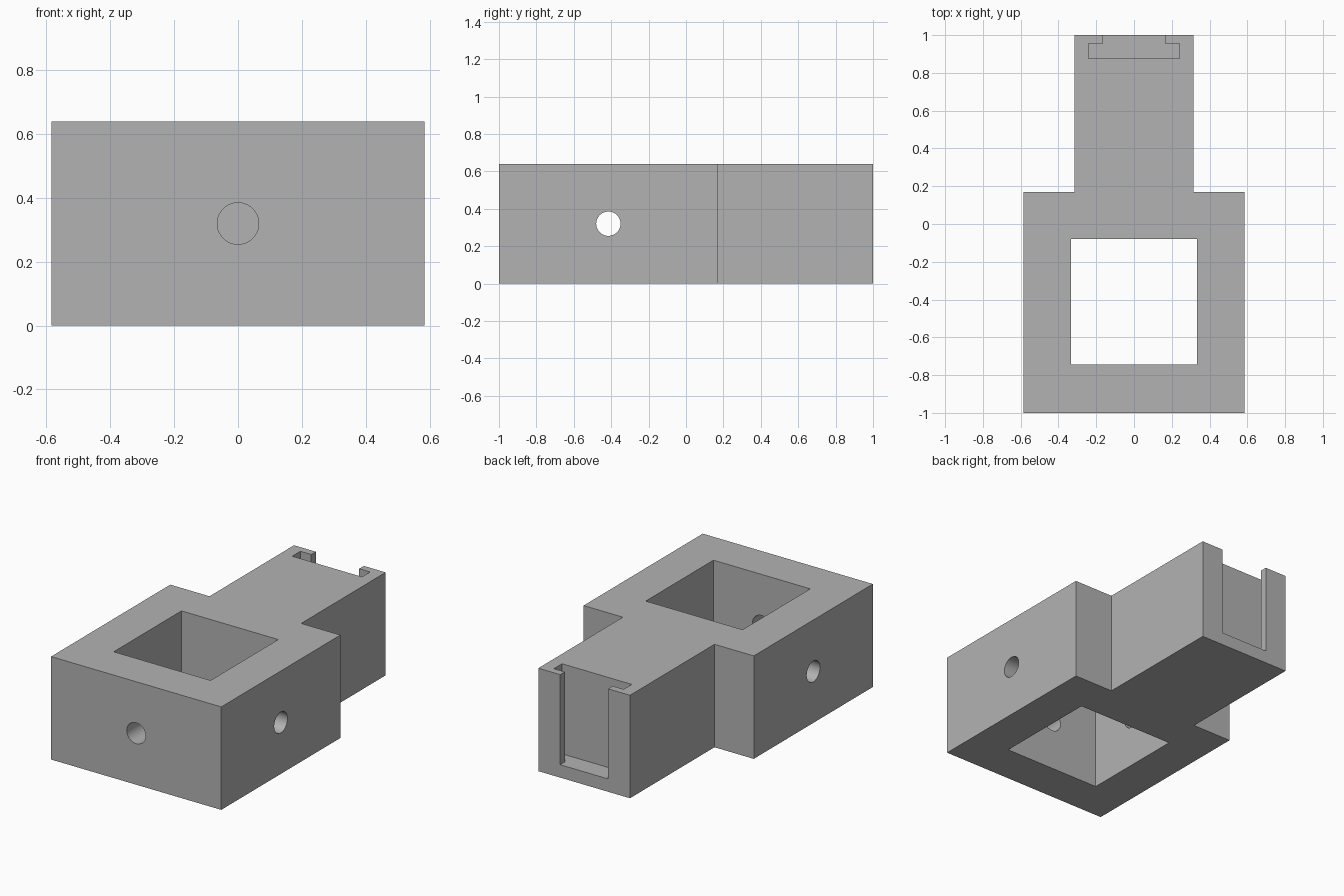
import bpy, bmesh
from math import pi

cube = bpy.data.objects.get("Cube")
if cube:
    bpy.data.objects.remove(cube, do_unlink=True)

HEIGHT = 0.64
CENTRE_Y = -0.415

grey = bpy.data.materials.new("plain grey")
grey.use_nodes = True
colour = (0.45, 0.45, 0.45, 1)
grey.diffuse_color = colour
grey.node_tree.nodes["Principled BSDF"].inputs["Base Color"].default_value = colour


def prism(name, half, z0, z1):
    """Extrude an outline given by its +x half, mirrored across x = 0."""
    outline = half + [(-x, y) for x, y in reversed(half)]
    bm = bmesh.new()
    face = bm.faces.new([bm.verts.new((x, y, z0)) for x, y in outline])
    ext = bmesh.ops.extrude_face_region(bm, geom=[face])
    top = [v for v in ext["geom"] if isinstance(v, bmesh.types.BMVert)]
    bmesh.ops.translate(bm, verts=top, vec=(0, 0, z1 - z0))
    bmesh.ops.recalc_face_normals(bm, faces=bm.faces)
    mesh = bpy.data.meshes.new(name)
    bm.to_mesh(mesh)
    bm.free()
    mesh.materials.append(grey)
    obj = bpy.data.objects.new(name, mesh)
    bpy.context.collection.objects.link(obj)
    return obj


def drill(name, location, rotation, length):
    bpy.ops.mesh.primitive_cylinder_add(vertices=64, radius=0.065, depth=length,
                                        location=location, rotation=rotation)
    obj = bpy.context.object
    obj.name = name
    obj.data.materials.append(grey)
    return obj


# Square block with a narrower stem at the back
body = prism("bracket_body", [(0.585, -1), (0.585, 0.17), (0.315, 0.17), (0.315, 1)],
             0, HEIGHT)

cutters = [
    # Square well through the block
    prism("well_cutter", [(0.333, -0.745), (0.333, -0.08)], -0.1, HEIGHT + 0.1),
    # T-shaped slot in the stem end, open at the top and back
    prism("slot_cutter", [(0.24, 0.875), (0.24, 0.955), (0.165, 0.955), (0.165, 1.1)],
          0.08, HEIGHT + 0.1),
    # Bolt holes through both side walls and the front wall
    drill("side_hole_cutter", (0, CENTRE_Y, HEIGHT / 2), (0, pi / 2, 0), 1.4),
    drill("front_hole_cutter", (0, -0.85, HEIGHT / 2), (pi / 2, 0, 0), 0.5),
]

bpy.ops.object.select_all(action="DESELECT")
bpy.context.view_layer.objects.active = body
body.select_set(True)
for cutter in cutters:
    cutter.hide_render = True
    mod = body.modifiers.new(cutter.name, "BOOLEAN")
    mod.operation = "DIFFERENCE"
    mod.solver = "EXACT"
    mod.object = cutter
    bpy.ops.object.modifier_apply(modifier=mod.name)
    bpy.data.objects.remove(cutter, do_unlink=True)

bpy.ops.object.shade_smooth_by_angle(angle=pi / 6)
